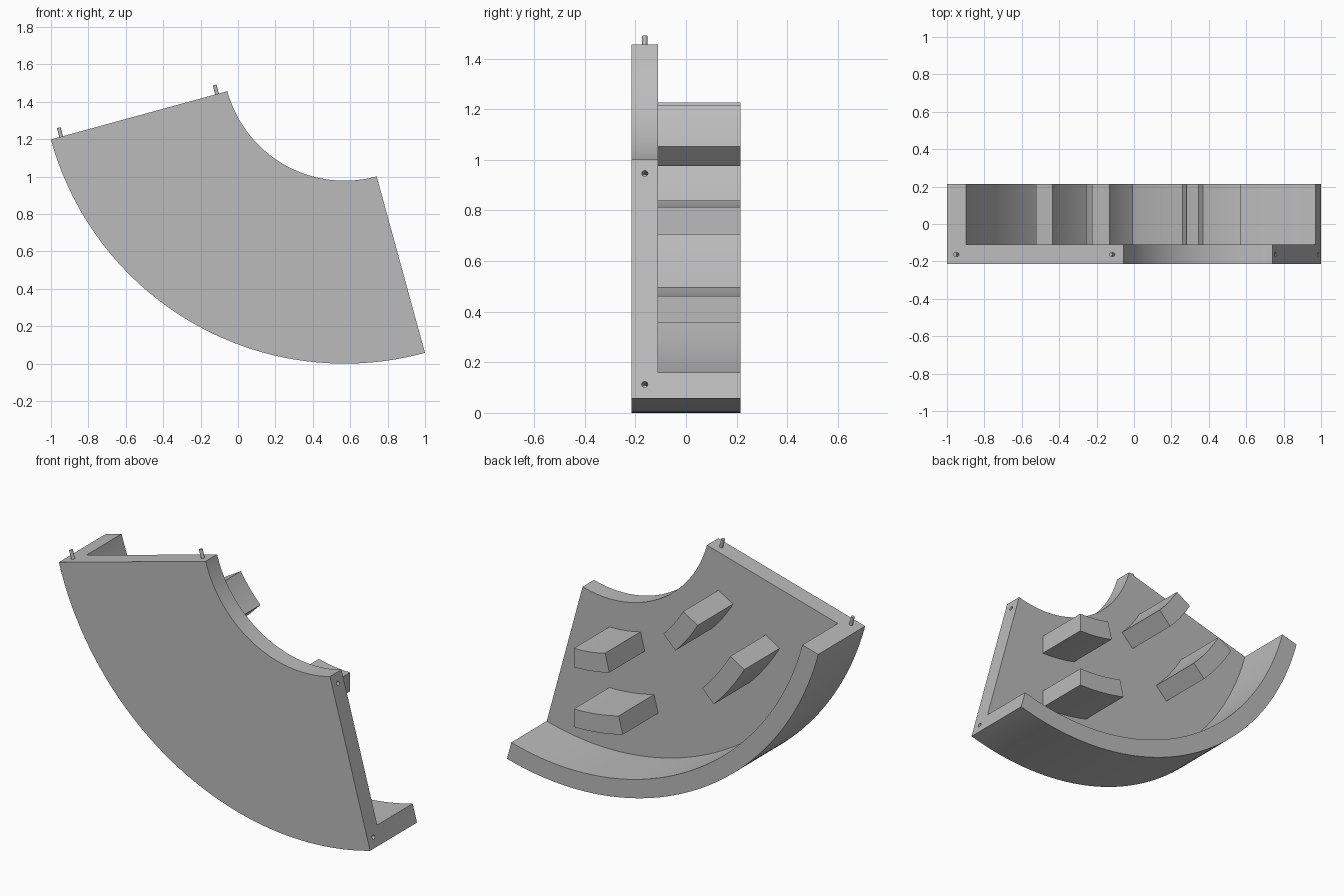
import bpy, bmesh
from math import radians, cos, sin
from mathutils import Vector

if "Cube" in bpy.data.objects:
    bpy.data.objects.remove(bpy.data.objects["Cube"], do_unlink=True)

# Shared dimensions
CX, CZ = 0.57, 1.628             # centre of all the arcs
R_IN, R_RIM, R_OUT = 0.65, 1.522, 1.628
FRONT, PLATE, BACK = -0.215, -0.11, 0.215
START, END = 195.3, 285.3        # sector ends in degrees
PIN_Y, PIN_INSET = -0.163, 0.057

grey = bpy.data.materials.new("light_grey")
grey.use_nodes = True
grey.diffuse_color = (0.5, 0.5, 0.5, 1)
grey.node_tree.nodes["Principled BSDF"].inputs["Base Color"].default_value = (0.5, 0.5, 0.5, 1)


def polar(r, y, deg):
    a = radians(deg)
    return Vector((CX + r * cos(a), y, CZ + r * sin(a)))


def finish(obj):
    if not obj.data.materials:
        obj.data.materials.append(grey)
    bpy.ops.object.select_all(action="DESELECT")
    obj.select_set(True)
    bpy.context.view_layer.objects.active = obj
    bpy.ops.object.shade_smooth_by_angle(angle=radians(30))


def sweep(name, section, a0, a1, steps):
    """Sweep an (r, y) section around the arc centre and cap both ends."""
    bm = bmesh.new()
    rings = [[bm.verts.new(polar(r, y, a0 + (a1 - a0) * i / steps)) for r, y in section]
             for i in range(steps + 1)]
    n = len(section)
    for p, q in zip(rings, rings[1:]):
        for k in range(n):
            bm.faces.new((p[k], p[(k + 1) % n], q[(k + 1) % n], q[k]))
    bm.faces.new(rings[0])
    bm.faces.new(rings[-1][::-1])
    bmesh.ops.recalc_face_normals(bm, faces=bm.faces)
    mesh = bpy.data.meshes.new(name)
    bm.to_mesh(mesh)
    bm.free()
    obj = bpy.data.objects.new(name, mesh)
    bpy.context.collection.objects.link(obj)
    return obj


def rod(name, r, deg, radius, below, above):
    """Cylinder crossing a sector end face at radius r, along the tangent."""
    a = radians(deg)
    tangent = Vector((-sin(a), 0, cos(a)))
    if deg == START:
        tangent.negate()         # outward from the start face
    centre = polar(r, PIN_Y, deg) + tangent * (above - below) / 2
    bpy.ops.mesh.primitive_cylinder_add(vertices=20, radius=radius, depth=above + below,
                                        location=centre,
                                        rotation=tangent.to_track_quat("Z", "Y").to_euler())
    obj = bpy.context.object
    obj.name = name
    return obj


# Plate and raised outer rim, one L-shaped section
body = sweep("plate_and_rim",
             [(R_IN, FRONT), (R_OUT, FRONT), (R_OUT, BACK),
              (R_RIM, BACK), (R_RIM, PLATE), (R_IN, PLATE)], START, END, 72)
body.data.materials.append(grey)

# Pins on one end, matching sockets in the other
for label, r in (("inner", R_IN + PIN_INSET), ("outer", R_OUT - PIN_INSET)):
    finish(rod(label + "_pin", r, START, 0.01, 0.01, 0.05))
    cutter = rod(label + "_socket_cutter", r, END, 0.012, 0.06, 0.02)
    cutter.hide_render = True
    mod = body.modifiers.new("socket", "BOOLEAN")
    mod.operation = "DIFFERENCE"
    mod.solver = "EXACT"
    mod.object = cutter
    bpy.context.view_layer.objects.active = body
    bpy.ops.object.modifier_apply(modifier=mod.name)
    bpy.data.objects.remove(cutter, do_unlink=True)
finish(body)

# Four curved blocks standing on the back of the plate
for side, a0, a1 in (("right", 210.5, 225), ("left", 255.7, 270)):
    for ring, r0, r1 in (("inner", 0.814, 0.923), ("outer", 1.166, 1.271)):
        finish(sweep(f"{side}_{ring}_block",
                     [(r0, PLATE - 0.01), (r1, PLATE - 0.01), (r1, BACK), (r0, BACK)],
                     a0, a1, 12))
